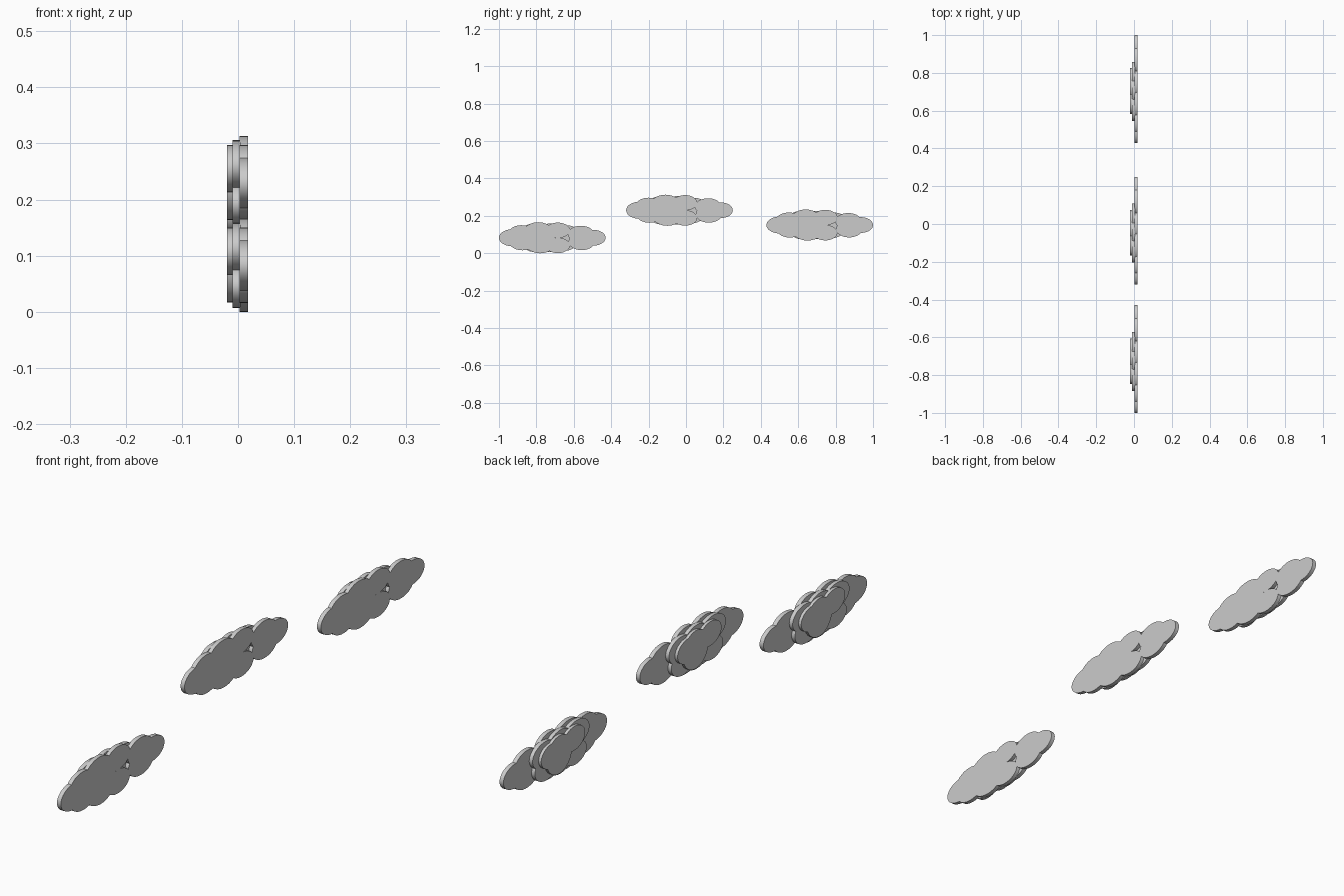
import bpy, bmesh, math
from mathutils import Matrix

cube = bpy.data.objects.get("Cube")
if cube:
    bpy.data.objects.remove(cube, do_unlink=True)

THICKNESS = 0.015
SIDES = 40

# Each puff is (y, z, half width, half height) relative to the cloud centre
BASE = [(-.215, 0, .07, .045), (-.165, .022, .07, .045), (-.16, -.022, .07, .045),
        (-.075, .02, .085, .063), (-.065, -.02, .085, .063),
        (.03, .04, .065, .041), (.03, -.041, .065, .041),
        (.153, .02, .07, .044), (.157, -.022, .07, .044), (.22, 0, .065, .042)]
MIDDLE = [(-.095, -.037, .06, .039), (-.1, .03, .07, .045), (-.01, 0, .085, .076),
          (.075, .022, .068, .045), (.065, -.025, .065, .045)]
FRONT = [(.01, 0, .07, .066), (.05, .012, .06, .042), (-.072, .025, .06, .042)]

# Layer name, x of its middle, puffs
LAYERS = [("base", .0105, BASE), ("middle", -.0025, MIDDLE), ("front", -.0125, FRONT)]
CLOUDS = {"right_cloud": (-.715, .083), "centre_cloud": (-.035, .23),
          "left_cloud": (.715, .151)}


def puff_layer(name, x, puffs, y0, z0):
    """Flat layer made of overlapping elliptical discs facing along x."""
    bm = bmesh.new()
    for y, z, half_w, half_h in puffs:
        matrix = (Matrix.Translation((0, y, z))
                  @ Matrix.Diagonal((1, half_w, half_h, 1))
                  @ Matrix.Rotation(math.pi / 2, 4, "Y"))
        bmesh.ops.create_cone(bm, cap_ends=True, segments=SIDES, radius1=1,
                              radius2=1, depth=THICKNESS, matrix=matrix)
    mesh = bpy.data.meshes.new(name)
    bm.to_mesh(mesh)
    bm.free()
    obj = bpy.data.objects.new(name, mesh)
    obj.location = (x, y0, z0)
    bpy.context.collection.objects.link(obj)
    return obj


# Three identical clouds at different heights
bpy.ops.object.select_all(action="DESELECT")
for cloud, (y0, z0) in CLOUDS.items():
    for layer, x, puffs in LAYERS:
        obj = puff_layer(f"{cloud}_{layer}", x, puffs, y0, z0)
        obj.select_set(True)
        bpy.context.view_layer.objects.active = obj
bpy.ops.object.shade_smooth_by_angle(angle=math.radians(30))
